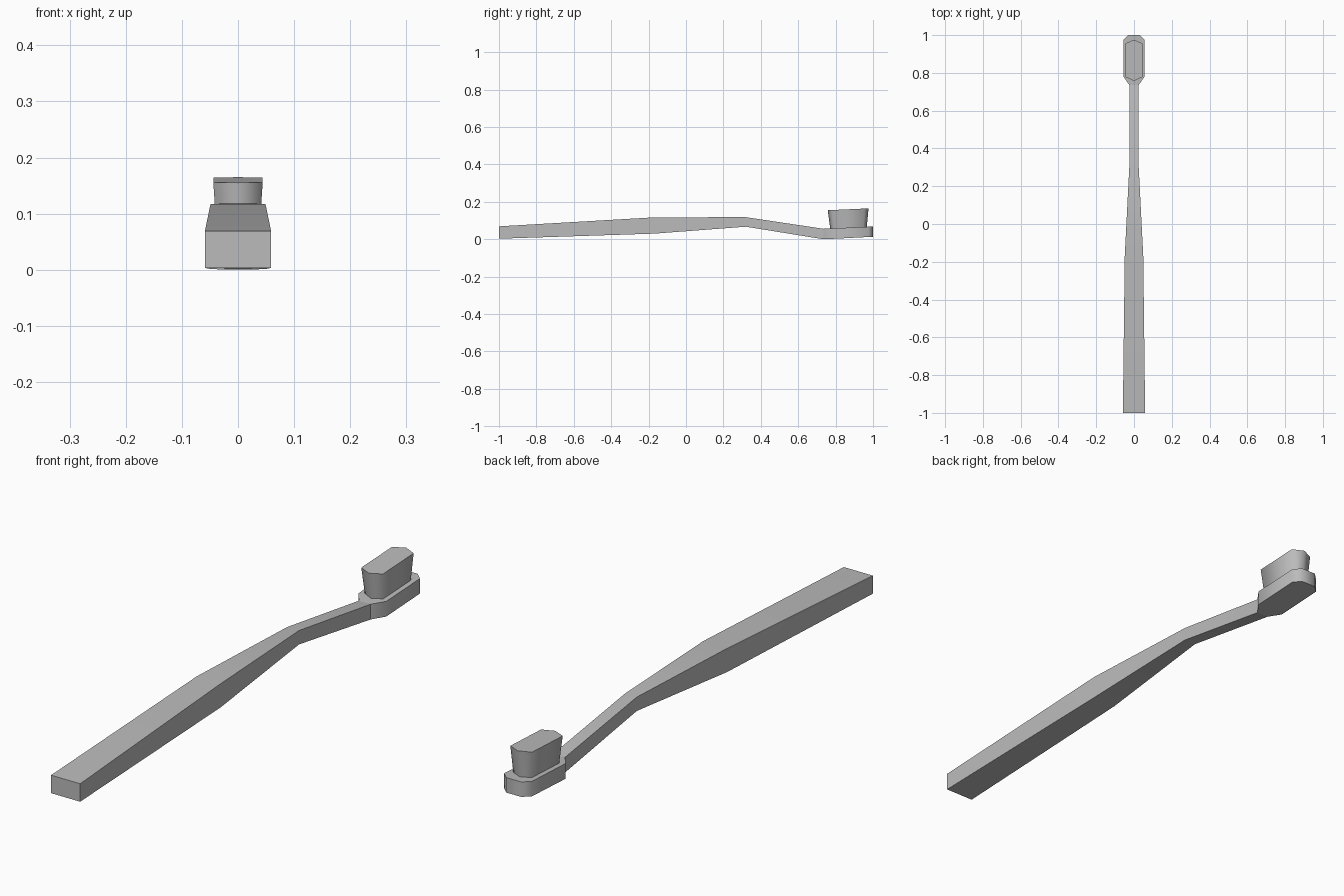
import bpy, bmesh, math

cube = bpy.data.objects.get("Cube")
if cube:
    bpy.data.objects.remove(cube, do_unlink=True)

grey = bpy.data.materials.new("plain grey")
grey.use_nodes = True
colour = (0.5, 0.5, 0.5, 1)
grey.diffuse_color = colour
grey.node_tree.nodes["Principled BSDF"].inputs["Base Color"].default_value = colour


def loft(name, rings, angle, crease_y=None):
    """Skin equal-length closed rings of points and cap both ends."""
    bm = bmesh.new()
    loops = [[bm.verts.new(p) for p in ring] for ring in rings]
    n = len(loops[0])
    for a, b in zip(loops, loops[1:]):
        for i in range(n):
            j = (i + 1) % n
            bm.faces.new((a[i], a[j], b[j], b[i]))
    bm.faces.new(loops[0][::-1])
    bm.faces.new(loops[-1])
    bmesh.ops.recalc_face_normals(bm, faces=bm.faces)
    mesh = bpy.data.meshes.new(name)
    bm.to_mesh(mesh)
    bm.free()
    mesh.materials.append(grey)
    obj = bpy.data.objects.new(name, mesh)
    bpy.context.collection.objects.link(obj)
    bpy.ops.object.select_all(action="DESELECT")
    obj.select_set(True)
    bpy.context.view_layer.objects.active = obj
    bpy.ops.object.shade_smooth_by_angle(angle=math.radians(angle))
    # Crisp crease where the neck meets the head
    if crease_y is not None:
        for e in mesh.edges:
            if all(abs(mesh.vertices[v].co.y - crease_y) < 0.001 for v in e.vertices):
                e.use_edge_sharp = True
    return obj


# Handle, neck and head: y, half width, bottom, top
stations = [
    (-1.0, 0.059, 0.003, 0.069),
    (-0.17, 0.049, 0.03, 0.117),
    (0.32, 0.024, 0.067, 0.118),
    (0.735, 0.024, 0.0, 0.056),
    (0.78, 0.056, 0.002, 0.058),
    (0.975, 0.056, 0.012, 0.067),
    (1.0, 0.03, 0.013, 0.068),
]
loft("handle_and_head",
     [[(-w, y, lo), (w, y, lo), (w, y, hi), (-w, y, hi)] for y, w, lo, hi in stations],
     60, crease_y=0.735)


# Bristle block: a six-sided prism flaring upward with a sloping top
def hexagon(w, front, back, point, z_front, z_back):
    outline = [(0, front), (w, front + point), (w, back - point),
               (0, back), (-w, back - point), (-w, front + point)]
    slope = (z_back - z_front) / (back - front)
    return [(x, y, z_front + slope * (y - front)) for x, y in outline]


loft("bristles",
     [hexagon(0.037, 0.772, 0.966, 0.018, 0.05, 0.06),
      hexagon(0.044, 0.758, 0.976, 0.02, 0.155, 0.165)], 70)
